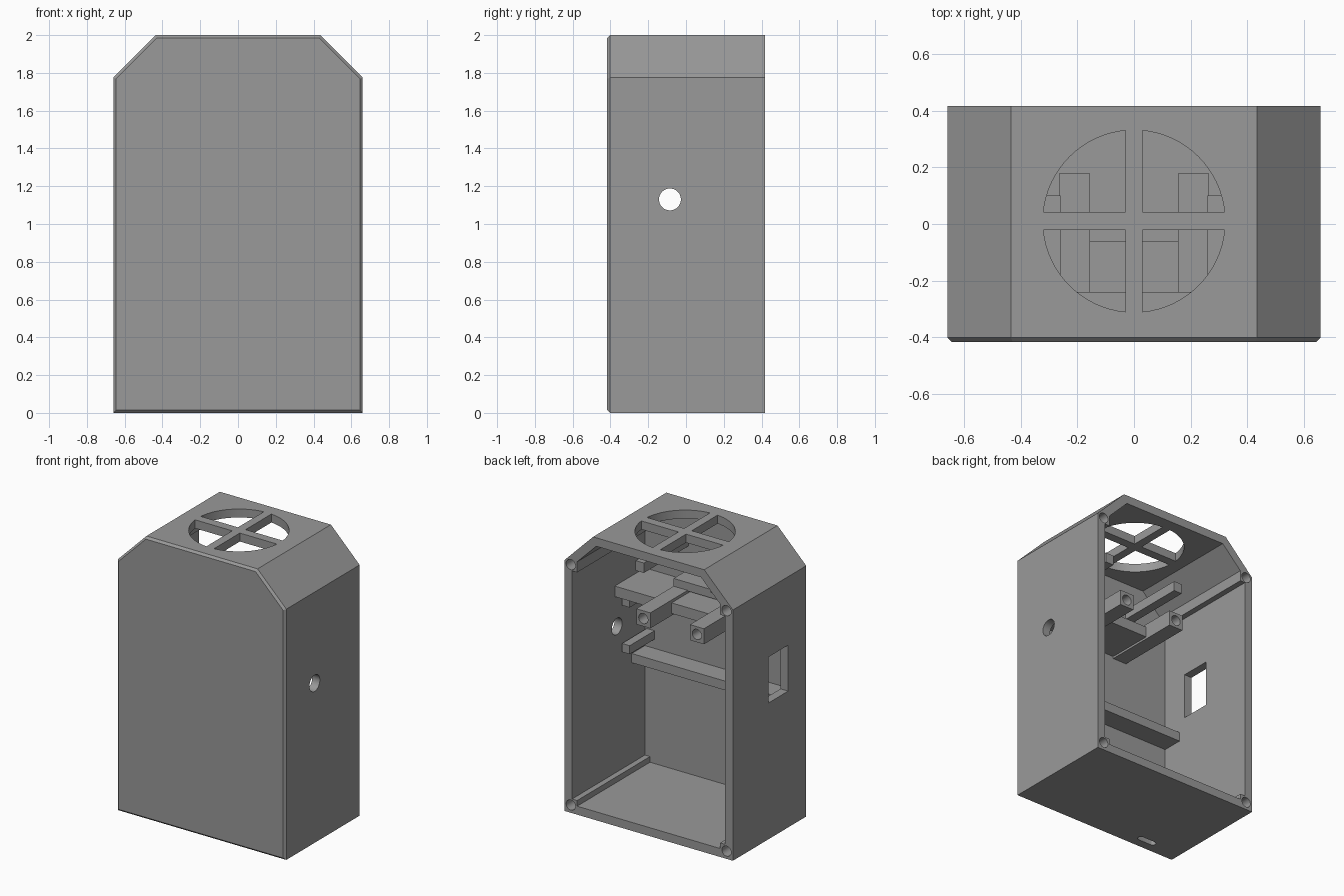
import bpy, bmesh, math

if "Cube" in bpy.data.objects:
    bpy.data.objects.remove(bpy.data.objects["Cube"])

grey = bpy.data.materials.new("grey_plastic")
grey.diffuse_color = (0.32, 0.32, 0.32, 1)
grey.use_nodes = True
grey.node_tree.nodes["Principled BSDF"].inputs["Base Color"].default_value = grey.diffuse_color


def loft(name, loops):
    """Solid skinned through matching loops of 3D points."""
    bm = bmesh.new()
    rings = [[bm.verts.new(p) for p in loop] for loop in loops]
    n = len(rings[0])
    for a, b in zip(rings, rings[1:]):
        for i in range(n):
            j = (i + 1) % n
            bm.faces.new((a[i], a[j], b[j], b[i]))
    bm.faces.new(rings[0])
    bm.faces.new(rings[-1])
    bmesh.ops.recalc_face_normals(bm, faces=bm.faces[:])
    mesh = bpy.data.meshes.new(name)
    bm.to_mesh(mesh)
    bm.free()
    mesh.materials.append(grey)
    ob = bpy.data.objects.new(name, mesh)
    bpy.context.collection.objects.link(ob)
    return ob


def prism(name, pts, axis, lo, hi):
    """Extrude a 2D outline along x, y or z."""
    place = {"x": lambda a, b, t: (t, a, b),
             "y": lambda a, b, t: (a, t, b),
             "z": lambda a, b, t: (a, b, t)}[axis]
    return loft(name, [[place(a, b, t) for a, b in pts] for t in (lo, hi)])


def box(name, x, y, z):
    return prism(name, [(x[0], y[0]), (x[1], y[0]), (x[1], y[1]), (x[0], y[1])], "z", *z)


def circle(cx, cy, r, n=32):
    return [(cx + r * math.cos(2 * math.pi * i / n),
             cy + r * math.sin(2 * math.pi * i / n)) for i in range(n)]


def cut(target, cutter):
    mod = target.modifiers.new("cut", "BOOLEAN")
    mod.operation, mod.solver, mod.object = "DIFFERENCE", "EXACT", cutter
    bpy.context.view_layer.objects.active = target
    bpy.ops.object.modifier_apply(modifier=mod.name)
    bpy.data.objects.remove(cutter)


def mirrored(half):
    return half + [(-x, z) for x, z in reversed(half)]


# housing with a bevelled front edge
outer = mirrored([(0.66, 0), (0.66, 1.775), (0.435, 2.0)])
bevel = mirrored([(0.645, 0.015), (0.645, 1.769), (0.429, 1.985)])
housing = loft("housing", [[(x, -0.417, z) for x, z in bevel],
                           [(x, -0.402, z) for x, z in outer],
                           [(x, 0.418, z) for x, z in outer]])

# open-backed cavity, its corner notches leave the screw posts
cavity = mirrored([(0.56, 0.06), (0.56, 0.10), (0.60, 0.10), (0.60, 1.715),
                   (0.56, 1.715), (0.56, 1.79), (0.41, 1.94)])
cut(housing, prism("cavity", cavity, "y", -0.397, 0.6))

# screw holes in the corner posts
for x in (-0.61, 0.61):
    for z in (0.055, 1.757):
        cut(housing, prism("post_hole", circle(x, z, 0.036), "y", 0.2, 0.6))

# four fan openings, leaving a cross of spokes
R, CY, HX, HY = 0.322, 0.01, 0.03, 0.032
a0, a1 = math.asin(HY / R), math.acos(HX / R)
arc = [(R * math.cos(a0 + (a1 - a0) * i / 16), R * math.sin(a0 + (a1 - a0) * i / 16))
       for i in range(17)]
for sx in (-1, 1):
    for sy in (-1, 1):
        pts = [(sx * x, CY + sy * y) for x, y in [(HX, HY)] + arc]
        cut(housing, prism("fan_opening", pts, "z", 1.9, 2.1))

# round side hole, rectangular socket, floor slot
cut(housing, prism("side_hole", circle(-0.085, 1.13, 0.058), "x", 0.5, 0.8))
cut(housing, box("socket", (-0.8, -0.5), (-0.20, 0.02), (0.965, 1.29)))
slot = [(-0.375 + s * 0.05 + 0.022 * math.cos(a), -0.317 + 0.022 * math.sin(a))
        for s, start in ((1, -90), (-1, 90))
        for a in [math.radians(start + 22.5 * i) for i in range(9)]]
cut(housing, prism("floor_slot", slot, "z", -0.1, 0.08))

# mounting arms with screw holes, and upper rails
FRONT = -0.405
for side, s in (("left", -1), ("right", 1)):
    arm = box(side + "_arm", sorted((s * 0.155, s * 0.265)), (FRONT, 0.178), (1.335, 1.445))
    cut(arm, prism("arm_hole", circle(s * 0.21, 1.39, 0.036), "y", -0.02, 0.4))
    box(side + "_upper_rail", sorted((s * 0.26, s * 0.325)), (FRONT, 0.10), (1.67, 1.74))

# shelves across the inside
box("lower_shelf", (-0.605, 0.605), (FRONT, -0.25), (0.81, 0.875))
box("middle_shelf", (-0.25, 0.605), (FRONT, -0.06), (1.35, 1.425))
box("upper_shelf", (-0.265, 0.265), (FRONT, -0.24), (1.44, 1.50))

# pair of short board guides beside the round hole
for label, z in (("lower", 0.97), ("upper", 1.30)):
    box(label + "_board_guide", (0.525, 0.585), (FRONT, -0.12), (z - 0.03, z + 0.03))

# smooth the round holes, keep the edges sharp
for ob in bpy.context.scene.objects:
    ob.select_set(True)
bpy.context.view_layer.objects.active = housing
bpy.ops.object.shade_smooth_by_angle(angle=math.radians(30))
